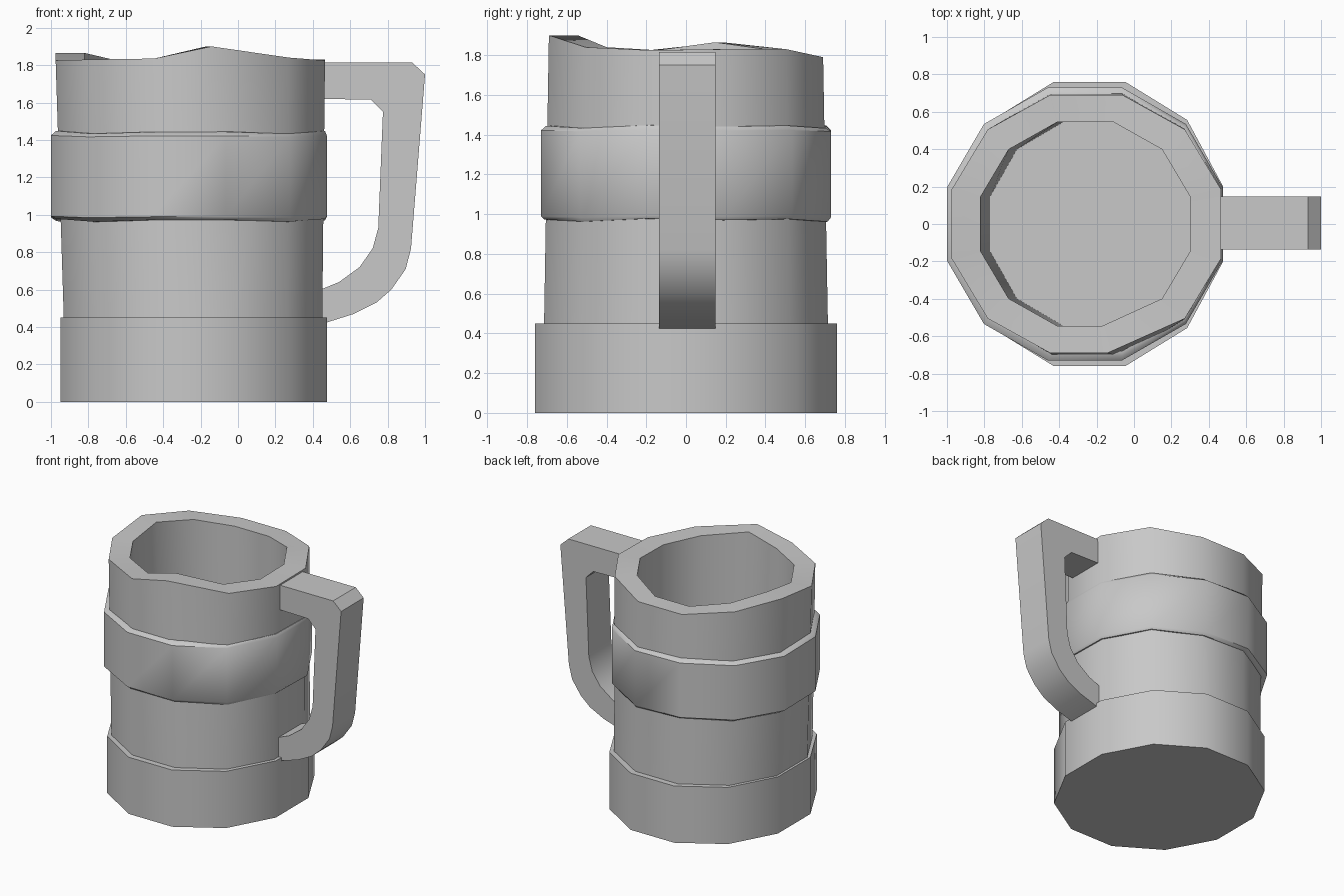
import bpy, bmesh, math

cube = bpy.data.objects.get("Cube")
if cube:
    bpy.data.objects.remove(cube)

SIDES = 12

grey = bpy.data.materials.new("plain grey")
grey.use_nodes = True
GREY = (0.58, 0.58, 0.58, 1)
grey.diffuse_color = GREY
grey.node_tree.nodes["Principled BSDF"].inputs["Base Color"].default_value = GREY


def finish(bm, name):
    bmesh.ops.recalc_face_normals(bm, faces=bm.faces)
    mesh = bpy.data.meshes.new(name)
    bm.to_mesh(mesh)
    bm.free()
    mesh.materials.append(grey)
    obj = bpy.data.objects.new(name, mesh)
    bpy.context.collection.objects.link(obj)
    bpy.ops.object.select_all(action='DESELECT')
    bpy.context.view_layer.objects.active = obj
    obj.select_set(True)
    bpy.ops.object.shade_smooth_by_angle(angle=math.radians(40))
    return obj


def ring(bm, left, right, half_y, heights, nudge=0):
    """Twelve-sided ring with flats facing each axis; heights may vary per corner."""
    cx, scale = (left + right) / 2, 1 / math.cos(math.pi / SIDES)
    verts = []
    for k in range(SIDES):
        a = (k + 0.5) * math.tau / SIDES
        z = heights[k] if isinstance(heights, list) else heights
        x = cx + (right - left) / 2 * scale * math.cos(a)
        if k == 9:
            x += nudge
        verts.append(bm.verts.new((x, half_y * scale * math.sin(a), z)))
    return verts


def skin(bm, rings):
    for lower, upper in zip(rings, rings[1:]):
        for k in range(SIDES):
            n = (k + 1) % SIDES
            bm.faces.new((lower[k], lower[n], upper[n], upper[k]))


# Tankard wall with an uneven hand-cut rim and a hollow inside
rim = [1.83, 1.83, 1.79, 1.79, 1.83, 1.865, 1.825, 1.83, 1.835, 1.90, 1.84, 1.825]
bm = bmesh.new()
rings = [
    ring(bm, -0.93, 0.45, 0.715, 0.40),
    ring(bm, -0.975, 0.465, 0.69, rim, -0.08),
    ring(bm, -0.82, 0.30, 0.545, rim, -0.06),
    ring(bm, -0.77, 0.30, 0.545, 0.30),
]
skin(bm, rings)
bm.faces.new(rings[-1])
finish(bm, "tankard_wall")

# Wide foot with a ledge running up to the wall
bm = bmesh.new()
rings = [
    ring(bm, -0.95, 0.475, 0.76, 0),
    ring(bm, -0.95, 0.475, 0.76, 0.45),
    ring(bm, -0.91, 0.43, 0.70, 0.45),
]
skin(bm, rings)
bm.faces.new(rings[0])
finish(bm, "foot")

# Raised band with chamfered, slightly wavy edges
wave = [0.008 * math.sin(2.4 * k) for k in range(SIDES)]
bm = bmesh.new()
skin(bm, [
    ring(bm, -0.94, 0.44, 0.69, [0.968 + w for w in wave]),
    ring(bm, -0.97, 0.465, 0.712, [0.970 + w for w in wave]),
    ring(bm, -1.0, 0.475, 0.73, [0.988 + w / 2 for w in wave]),
    ring(bm, -1.0, 0.475, 0.73, [1.42 + w / 2 for w in wave]),
    ring(bm, -0.975, 0.465, 0.705, [1.44 + w for w in wave]),
    ring(bm, -0.94, 0.44, 0.68, [1.442 + w for w in wave]),
])
finish(bm, "raised_band")

# Handle: side profile given as matching outer and inner points
outer = [(0.43, 1.815), (0.93, 1.815), (1.0, 1.75), (0.925, 0.82), (0.897, 0.71),
         (0.82, 0.60), (0.74, 0.53), (0.62, 0.47), (0.43, 0.41)]
inner = [(0.43, 1.62), (0.71, 1.615), (0.775, 1.55), (0.75, 0.93), (0.72, 0.82),
         (0.65, 0.72), (0.54, 0.64), (0.43, 0.595)]
bm = bmesh.new()
profile = [bm.verts.new((x, -0.135, z)) for x, z in outer + inner[::-1]]
face = bm.faces.new(profile)
grown = bmesh.ops.extrude_face_region(bm, geom=[face])["geom"]
bmesh.ops.translate(bm, vec=(0, 0.283, 0),
                    verts=[g for g in grown if isinstance(g, bmesh.types.BMVert)])
finish(bm, "handle")
